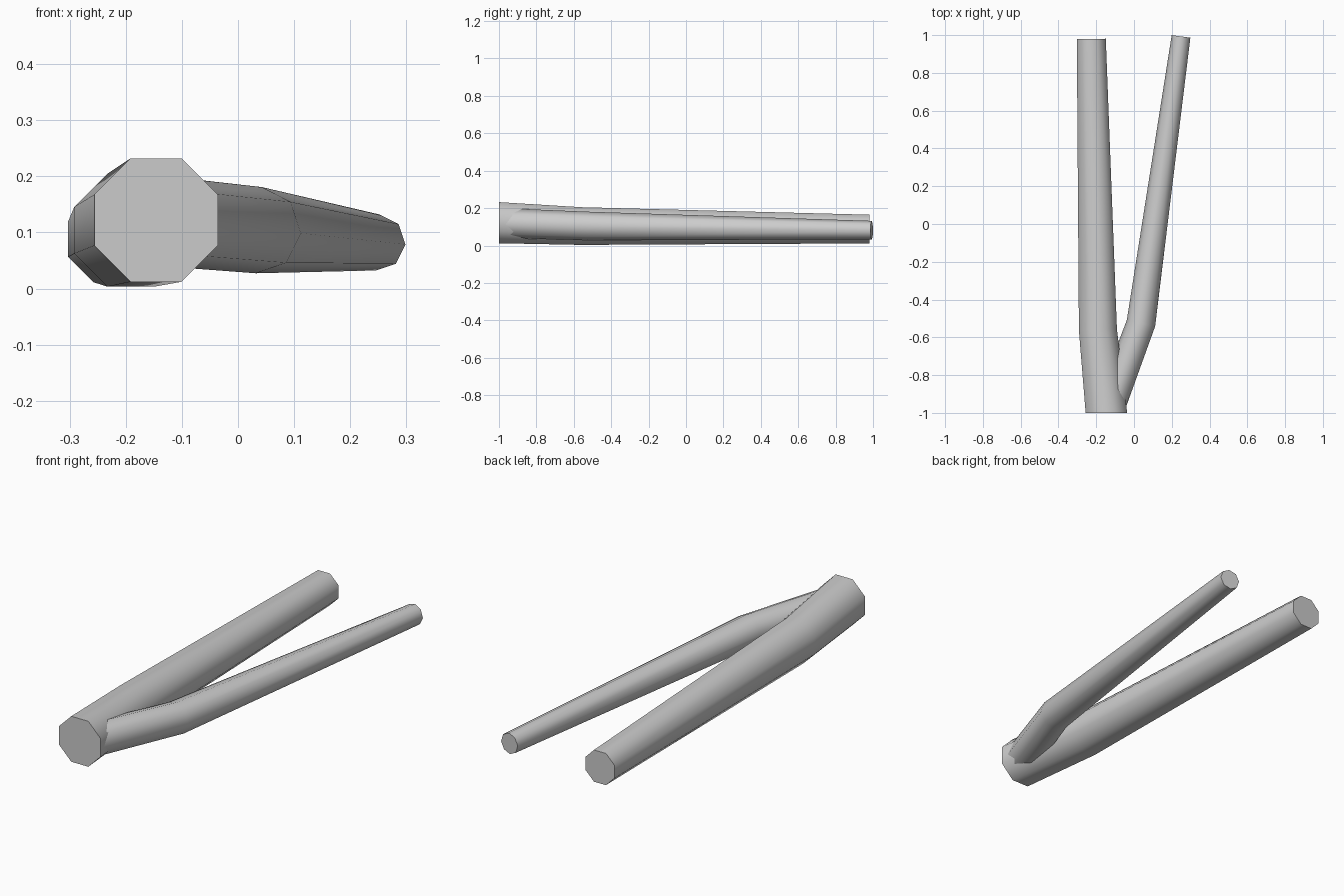
import bpy
import bmesh
import math
from mathutils import Vector

cube = bpy.data.objects.get("Cube")
if cube:
    bpy.data.objects.remove(cube, do_unlink=True)

# Single plain grey
grey = bpy.data.materials.new("plain_grey")
grey.use_nodes = True
color = (0.6, 0.6, 0.6, 1)
grey.diffuse_color = color
grey.node_tree.nodes["Principled BSDF"].inputs["Base Color"].default_value = color


def limb(name, stations, normals, turn, sides=8):
    """Tapered tube through (centre, radius) stations, closed by flat ends."""
    bm = bmesh.new()
    rings = []
    for (centre, radius), normal in zip(stations, normals):
        n = Vector(normal).normalized()
        across = n.cross(Vector((0, 0, 1))).normalized()
        up = across.cross(n)
        ring = []
        for i in range(sides):
            a = math.tau * i / sides + turn
            offset = across * math.cos(a) + up * math.sin(a)
            ring.append(bm.verts.new(Vector(centre) + offset * radius))
        rings.append(ring)
    for r0, r1 in zip(rings, rings[1:]):
        for i in range(sides):
            j = (i + 1) % sides
            bm.faces.new((r0[i], r0[j], r1[j], r1[i])).smooth = True
    bm.faces.new(rings[0])
    bm.faces.new(rings[-1])
    bmesh.ops.recalc_face_normals(bm, faces=bm.faces)
    # Crisp rims around the flat ends
    for e in bm.edges:
        e.smooth = all(f.smooth for f in e.link_faces)
    mesh = bpy.data.meshes.new(name)
    bm.to_mesh(mesh)
    bm.free()
    mesh.materials.append(grey)
    obj = bpy.data.objects.new(name, mesh)
    bpy.context.collection.objects.link(obj)
    return obj


# Thick main limb, flat sides facing up and sideways
limb("main_limb",
     [((-0.146, -1.0, 0.122), 0.119),
      ((-0.191, -0.56, 0.104), 0.109),
      ((-0.226, 0.98, 0.088), 0.083)],
     [(0, 1, 0), (-0.03, 1, 0), (-0.01, 1, 0)],
     math.pi / 8)

# Thin side limb forking out of the main limb
limb("side_limb",
     [((-0.122, -0.955, 0.119), 0.08),
      ((0.037, -0.525, 0.104), 0.077),
      ((0.249, 0.993, 0.082), 0.05)],
     [(0.34, 0.94, 0), (0.22, 0.97, 0), (0.14, 0.99, 0)],
     math.radians(-4))
